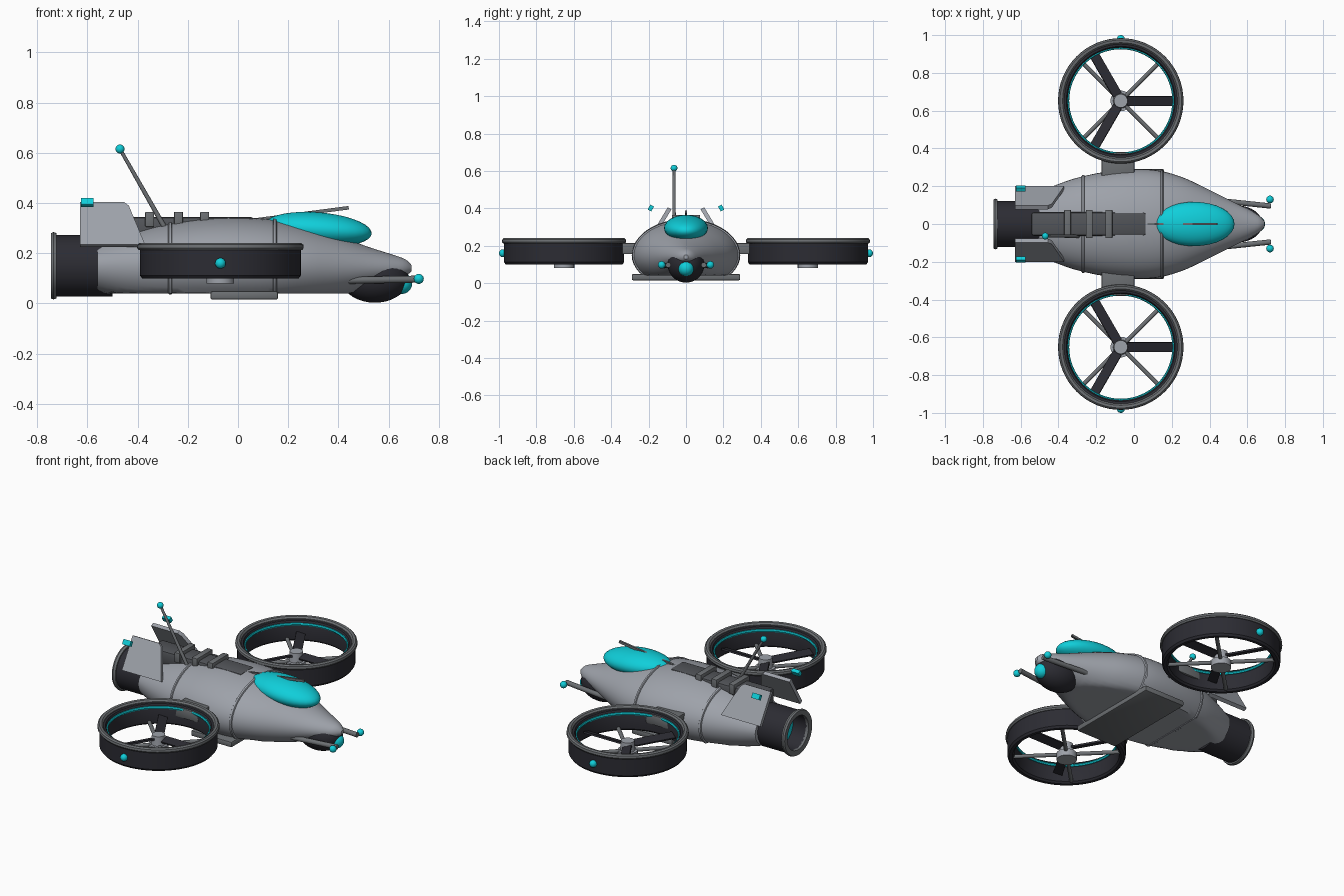
import bpy, bmesh, math
from mathutils import Vector, Matrix, Euler

if "Cube" in bpy.data.objects:
    bpy.data.objects.remove(bpy.data.objects["Cube"])


def material(name, rgb):
    m = bpy.data.materials.new(name)
    m.diffuse_color = (*rgb, 1)
    m.use_nodes = True
    m.node_tree.nodes["Principled BSDF"].inputs["Base Color"].default_value = m.diffuse_color
    return m


HULL = material("hull grey", (0.34, 0.36, 0.40))
TRIM = material("trim grey", (0.15, 0.16, 0.17))
SPINE = material("spine grey", (0.085, 0.09, 0.10))
DARK = material("charcoal", (0.025, 0.025, 0.033))
CYAN = material("cyan", (0.005, 0.62, 0.70))


def finish(name, bm, mat):
    bmesh.ops.recalc_face_normals(bm, faces=bm.faces)
    me = bpy.data.meshes.new(name)
    bm.to_mesh(me)
    bm.free()
    me.materials.append(mat)
    ob = bpy.data.objects.new(name, me)
    bpy.context.collection.objects.link(ob)
    return ob


def ball(name, mat, loc, size, tilt=0):
    bm = bmesh.new()
    m = Matrix.LocRotScale(Vector(loc), Euler((0, tilt, 0)), Vector(size))
    bmesh.ops.create_uvsphere(bm, u_segments=32, v_segments=18, radius=1, matrix=m)
    return finish(name, bm, mat)


def box(name, mat, loc, size, rot=(0, 0, 0), bevel=0.0):
    bm = bmesh.new()
    bmesh.ops.create_cube(bm, size=1, matrix=Matrix.Diagonal((*size, 1)))
    if bevel:
        bmesh.ops.bevel(bm, geom=bm.edges[:], offset=bevel, segments=2, profile=0.5, affect='EDGES')
    bm.transform(Matrix.LocRotScale(Vector(loc), Euler(rot), None))
    return finish(name, bm, mat)


def rod(name, mat, a, b, r, r2=None):
    a, b = Vector(a), Vector(b)
    d = b - a
    m = Matrix.Translation((a + b) / 2) @ d.to_track_quat('Z', 'Y').to_matrix().to_4x4()
    bm = bmesh.new()
    bmesh.ops.create_cone(bm, cap_ends=True, segments=20, radius1=r,
                          radius2=r if r2 is None else r2, depth=d.length, matrix=m)
    return finish(name, bm, mat)


def loft(name, mat, rings, closed=False, caps=True):
    bm = bmesh.new()
    vs = [[bm.verts.new(p) for p in ring] for ring in rings]
    n = len(vs[0])
    for i in range(len(vs) if closed else len(vs) - 1):
        a, b = vs[i], vs[(i + 1) % len(vs)]
        for j in range(n):
            bm.faces.new((a[j], a[(j + 1) % n], b[(j + 1) % n], b[j]))
    if caps and not closed:
        bm.faces.new(vs[0])
        bm.faces.new(vs[-1])
    return finish(name, bm, mat)


def lathe(name, mat, profile, loc, along_x=False, n=64):
    # closed (radius, height) profile turned about z, or about x
    rings = []
    for r, h in profile:
        ring = []
        for k in range(n):
            t = 2 * math.pi * k / n
            c, s = r * math.cos(t), r * math.sin(t)
            ring.append(Vector(loc) + Vector((h, c, s) if along_x else (c, s, h)))
        rings.append(ring)
    return loft(name, mat, rings, closed=True)


# Fuselage stations: x, half width, top, middle, bottom (bottom is cut flat)
ST = [(-0.56, .145, .240, .15, .040), (-0.45, .192, .275, .15, .005), (-0.30, .245, .315, .15, -.02),
      (-0.10, .283, .342, .15, -.03), (0.10, .287, .338, .15, -.03), (0.25, .250, .312, .15, -.01),
      (0.40, .180, .268, .145, .02), (0.52, .120, .225, .142, .06), (0.62, .070, .193, .14, .095),
      (0.67, .038, .174, .14, .112), (0.692, .012, .152, .14, .128)]


def station(x):
    i = max(j for j in range(len(ST) - 1) if ST[j][0] <= x or j == 0)
    p0, p1, p2, p3 = (ST[min(max(i + k, 0), len(ST) - 1)] for k in (-1, 0, 1, 2))
    t = (x - p1[0]) / (p2[0] - p1[0])
    out = []
    for c in range(1, 5):
        m1 = (p2[c] - p0[c]) / (p2[0] - p0[0]) * (p2[0] - p1[0])
        m2 = (p3[c] - p1[c]) / (p3[0] - p1[0]) * (p2[0] - p1[0])
        out.append((2*t**3 - 3*t*t + 1) * p1[c] + (t**3 - 2*t*t + t) * m1
                   + (3*t*t - 2*t**3) * p2[c] + (t**3 - t*t) * m2)
    return out


def section(x, grow=0.0, n=48):
    w, top, mid, bot = station(x)
    pts = []
    for k in range(n):
        a = 2 * math.pi * k / n
        s = math.sin(a)
        z = mid + s * ((top - mid if s > 0 else mid - bot) + grow)
        pts.append((x, (w + grow) * math.cos(a), max(z, 0.04 - grow * 0.5)))
    return pts


xs = [-0.56 + 1.2 * i / 30 for i in range(31)] + [0.655, 0.67, 0.682, 0.692]
loft("fuselage", HULL, [section(x) for x in xs])
for x in (-0.27, 0.147):
    loft("hull_seam_band", HULL, [section(x - .008, .002), section(x - .005, .007),
                                  section(x + .005, .007), section(x + .008, .002)])

# Belly plate, spine and its cross bars
box("belly_plate", TRIM, (0.025, 0, 0.032), (0.27, 0.58, 0.034), bevel=0.008)
box("spine", SPINE, (-0.24, 0, 0.30), (0.61, 0.125, 0.09), bevel=0.015)
for x in (-0.352, -0.237, -0.133):
    box("spine_bar", TRIM, (x, 0, 0.335), (0.036, 0.15, 0.06), bevel=0.004)

# Canopy with its centre strip
ball("canopy", CYAN, (0.318, 0, 0.295), (0.215, 0.117, 0.068), 0.08)
box("canopy_strip", TRIM, (0.255, 0, 0.357), (0.375, 0.012, 0.014), (0, -0.13, 0))

# Chin sensor and nose lamp
ball("chin_pod", DARK, (0.545, 0, 0.10), (0.135, 0.098, 0.097))
ball("nose_lamp", CYAN, (0.652, 0, 0.08), (0.042, 0.042, 0.042))

# Tail engine: hollow tube, rim and glowing disc
lathe("engine_tube", DARK, [(.122, -.73), (.122, -.50), (.100, -.50), (.100, -.73)], (0, 0, .15), True)
lathe("engine_rim", TRIM, [(.100, -.742), (.130, -.745), (.134, -.735), (.130, -.722), (.100, -.724)],
      (0, 0, .15), True)
rod("engine_glow", CYAN, (-0.64, 0, .15), (-0.56, 0, .15), 0.1)

# Antenna
rod("antenna_mast", TRIM, (-0.285, -0.064, 0.29), (-0.47, -0.064, 0.615), 0.010, 0.007)
ball("antenna_tip", CYAN, (-0.47, -0.064, 0.615), (.018, .018, .018))

RC = -0.07
for s, side in ((1, "left"), (-1, "right")):
    # Tail fin leaning inward, with its separate marker light
    outline = [(-0.63, 0.23), (-0.63, 0.40), (-0.455, 0.40), (-0.435, 0.385), (-0.37, 0.23)]
    rings = [[(x, s * (0.19 - (z - 0.23) * 0.6 + o), z + o * .5) for x, z in outline] for o in (-.01, .01)]
    loft(side + "_tail_fin", HULL, rings)
    box(side + "_fin_light", CYAN, (-0.6, s * 0.188, 0.402), (0.05, 0.022, 0.03), (s * 0.52, 0, 0))

    # Gun barrels
    rod(side + "_barrel", TRIM, (0.44, s * 0.125, 0.092), (0.725, s * 0.095, 0.097), 0.014)
    ball(side + "_barrel_light", CYAN, (0.72, s * 0.13, 0.098), (.02, .02, .02))

    # Pylon
    box(side + "_pylon", TRIM, (-0.085, s * 0.30, 0.185), (0.175, 0.16, 0.06), bevel=0.008)

    # Ducted rotor
    c = (RC, s * 0.652, 0)
    lathe(side + "_duct", DARK, [(.285, .11), (.295, .10), (.312, .10), (.321, .112), (.321, .215),
                                 (.305, .226), (.288, .224), (.281, .212)], c)
    lathe(side + "_duct_rim", TRIM, [(.300, .214), (.326, .213), (.332, .221), (.330, .234),
                                     (.322, .241), (.308, .239), (.300, .230)], c)
    lathe(side + "_duct_glow", CYAN, [(.273, .205), (.276, .198), (.288, .198), (.288, .213), (.276, .213)], c)
    rod(side + "_hub", HULL, (c[0], c[1], 0.10), (c[0], c[1], 0.175), 0.042, 0.036)
    rod(side + "_hub_base", HULL, (c[0], c[1], 0.08), (c[0], c[1], 0.12), 0.055)
    for k in range(3):
        a = math.radians(120 * k)
        d = Vector((math.cos(a), math.sin(a), 0))
        box(side + "_rotor_blade", DARK, Vector(c) + d * 0.155 + Vector((0, 0, 0.152)),
            (0.24, 0.052, 0.010), (0.3, 0, a))
    for k in range(4):
        a = math.radians(45 + 90 * k)
        d = Vector((math.cos(a), math.sin(a), 0))
        z = Vector((0, 0, 0.115))
        rod(side + "_strut", TRIM, Vector(c) + d * 0.03 + z, Vector(c) + d * 0.295 + z, 0.011)
    ball(side + "_duct_light", CYAN, (RC, s * 0.979, 0.16), (.021, .021, .021))

# Smooth shading with crisp edges
bpy.ops.object.select_all(action='SELECT')
bpy.context.view_layer.objects.active = bpy.data.objects["fuselage"]
bpy.ops.object.shade_smooth_by_angle(angle=math.radians(35))
